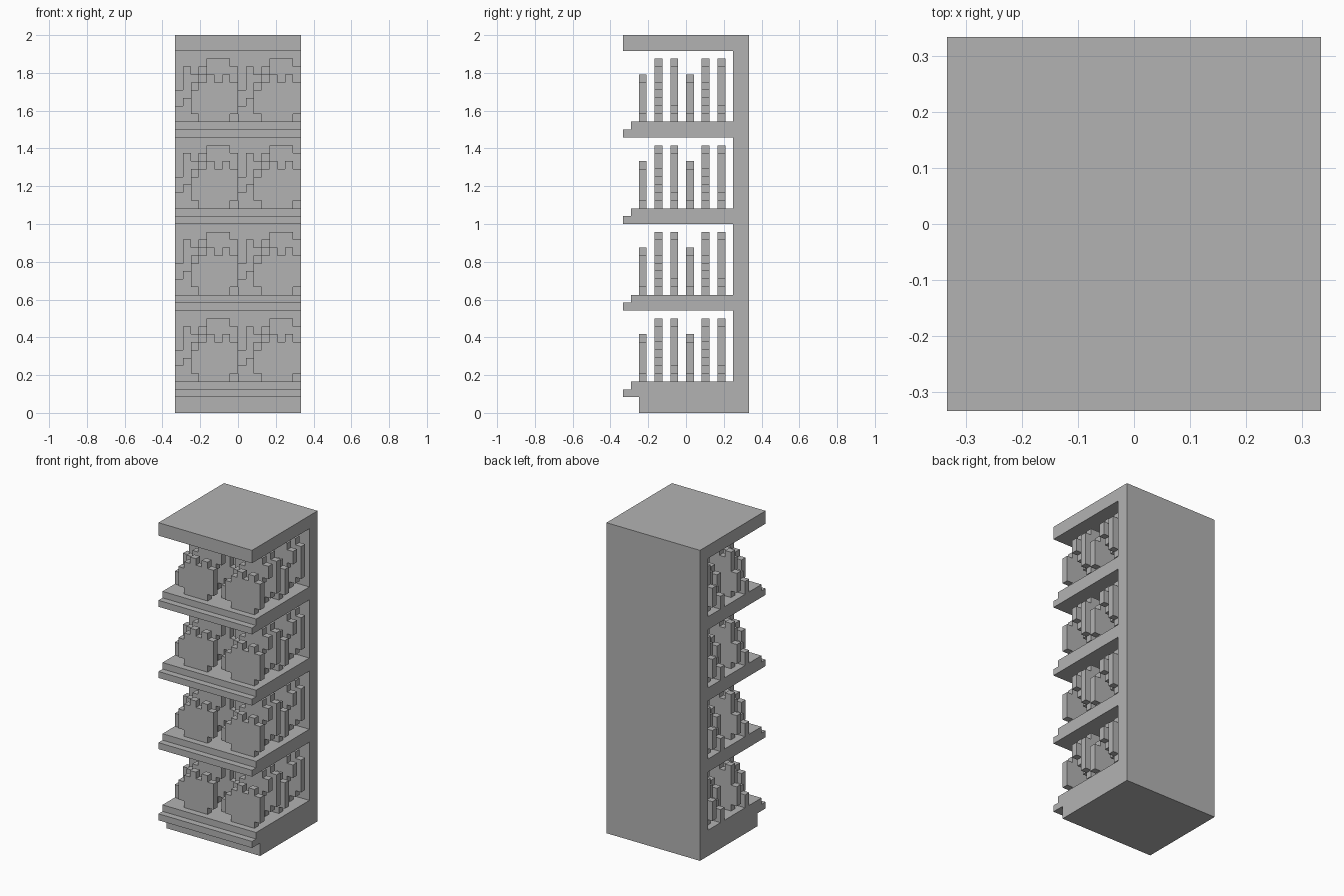
import bpy
import bmesh

old = bpy.data.objects.get("Cube")
if old:
    bpy.data.objects.remove(old, do_unlink=True)

U = 1 / 24  # one grid cell

grey = bpy.data.materials.new("plain_grey")
grey.use_nodes = True
colour = (0.45, 0.45, 0.45, 1)
grey.diffuse_color = colour
grey.node_tree.nodes["Principled BSDF"].inputs["Base Color"].default_value = colour


def finish(bm, name):
    bmesh.ops.dissolve_limit(bm, angle_limit=0.01, verts=bm.verts, edges=bm.edges)
    bmesh.ops.recalc_face_normals(bm, faces=bm.faces)
    bmesh.ops.scale(bm, vec=(U, U, U), verts=bm.verts)
    mesh = bpy.data.meshes.new(name)
    bm.to_mesh(mesh)
    bm.free()
    mesh.materials.append(grey)
    obj = bpy.data.objects.new(name, mesh)
    bpy.context.collection.objects.link(obj)
    return obj


def extrude(bm, vec):
    res = bmesh.ops.extrude_face_region(bm, geom=bm.faces[:])
    verts = [g for g in res["geom"] if isinstance(g, bmesh.types.BMVert)]
    bmesh.ops.translate(bm, vec=vec, verts=verts)


# Stand: side profile (y, z) swept across the width
profile = [(8, 0), (8, 48), (-8, 48), (-8, 46), (6, 46)]
for z in (35, 24, 13):
    profile += [(6, z + 2), (-7, z + 2), (-7, z + 1), (-8, z + 1), (-8, z), (6, z)]
profile += [(6, 4), (-7, 4), (-7, 3), (-8, 3), (-8, 2), (-6, 2), (-6, 0)]
bm = bmesh.new()
bm.faces.new([bm.verts.new((-8, y, z)) for y, z in profile])
extrude(bm, (16, 0, 0))
finish(bm, "shelf_stand")


# Goods: flat stepped cut-outs, one (bottom, top) span per column
def cutout(name, first, spans):
    bm = bmesh.new()
    for x, (low, high) in enumerate(spans, first):
        for z in range(low, high):
            corners = ((x, z), (x + 1, z), (x + 1, z + 1), (x, z + 1))
            bm.faces.new([bm.verts.new((a, 0, b)) for a, b in corners])
    bmesh.ops.remove_doubles(bm, verts=bm.verts, dist=0.01)
    extrude(bm, (0, 1, 0))
    obj = finish(bm, name)
    mesh = obj.data
    bpy.data.objects.remove(obj)
    return name, mesh


goods = [
    cutout("round_item", 2, [(1, 4), (0, 5), (0, 6), (0, 5), (0, 6), (1, 5)]),
    cutout("tapered_item", 0, [(0, 2), (0, 3), (0, 5), (1, 6), (2, 8), (3, 8), (4, 8), (5, 7)]),
    cutout("leafy_item", 0, [(1, 4), (0, 7), (0, 6), (0, 7), (0, 8), (0, 8), (1, 8), (2, 7)]),
]

# Every shelf holds six rows of two
for shelf in (4, 15, 26, 37):
    for row in range(6):
        name, mesh = goods[row % 3]
        for x in (-8, 0):
            obj = bpy.data.objects.new(name, mesh)
            obj.location = (x * U, (row * 2 - 6) * U, shelf * U)
            bpy.context.collection.objects.link(obj)
